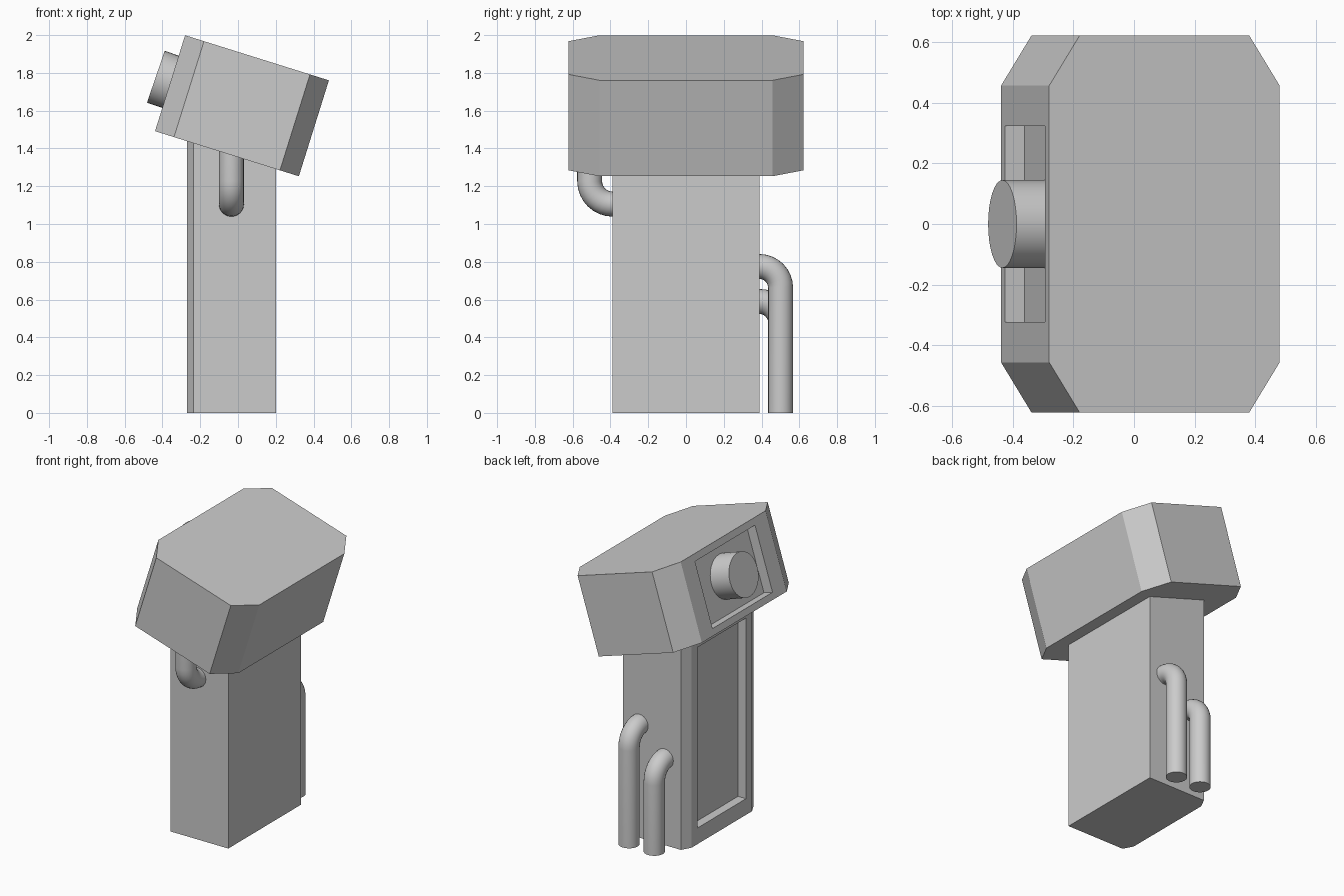
import bpy, bmesh
from math import radians, sin, cos, pi
from mathutils import Matrix

if "Cube" in bpy.data.objects:
    bpy.data.objects.remove(bpy.data.objects["Cube"])


def make_object(name, bm, matrix=Matrix()):
    bmesh.ops.recalc_face_normals(bm, faces=bm.faces)
    mesh = bpy.data.meshes.new(name)
    bm.to_mesh(mesh)
    bm.free()
    ob = bpy.data.objects.new(name, mesh)
    bpy.context.collection.objects.link(ob)
    ob.matrix_world = matrix
    return ob


def smooth(ob):
    bpy.ops.object.select_all(action='DESELECT')
    ob.select_set(True)
    bpy.context.view_layer.objects.active = ob
    bpy.ops.object.shade_smooth_by_angle(angle=radians(35))


def panel_block(name, plan, z0, z1, half_w, r0, r1, depth, matrix=Matrix()):
    """Extrude a plan outline and sink a rectangular panel into its -x face."""
    bm = bmesh.new()
    base = bm.faces.new([bm.verts.new((x, y, z0)) for x, y in plan])
    top = bmesh.ops.extrude_face_region(bm, geom=[base], use_keep_orig=True)
    for v in top['geom']:
        if isinstance(v, bmesh.types.BMVert):
            v.co.z = z1
    bmesh.ops.recalc_face_normals(bm, faces=bm.faces)
    face = min(bm.faces, key=lambda f: f.calc_center_median().x)
    bmesh.ops.inset_region(bm, faces=[face], thickness=0.03)
    mid = (z0 + z1) / 2
    for v in face.verts:
        v.co.y = half_w if v.co.y > 0 else -half_w
        v.co.z = r1 if v.co.z > mid else r0
    sunk = bmesh.ops.extrude_discrete_faces(bm, faces=[face])['faces'][0]
    for v in sunk.verts:
        v.co.x += depth
    return make_object(name, bm, matrix)


def pipe(name, x, side, z_wall, z_end, bend=0.113, radius=0.066):
    """Pipe leaving the body wall sideways and bending up or down to z_end."""
    wall = 0.388
    up = 1 if z_end > z_wall else -1
    pts = [(wall - 0.06, z_wall)]
    for i in range(9):
        a = i / 8 * pi / 2
        pts.append((wall + bend * sin(a), z_wall + up * bend * (1 - cos(a))))
    pts.append((wall + bend, z_end))
    # sweep a ring along the path
    bm = bmesh.new()
    rings, n = [], 24
    for i, (y, z) in enumerate(pts):
        a = min(max(i - 1, 0), 8) / 8 * pi / 2
        ny, nz = -sin(a), up * cos(a)
        ring = []
        for k in range(n):
            t = 2 * pi * k / n
            ring.append(bm.verts.new((x + radius * cos(t),
                                      side * (y + radius * sin(t) * ny),
                                      z + radius * sin(t) * nz)))
        rings.append(ring)
    for r, s in zip(rings, rings[1:]):
        for k in range(n):
            bm.faces.new((r[k], r[(k + 1) % n], s[(k + 1) % n], s[k]))
    bm.faces.new(rings[0])
    bm.faces.new(rings[-1])
    smooth(make_object(name, bm))


# upright body with narrow chamfers and a long sunken panel
panel_block("body", [(0.2, -0.39), (0.2, 0.39), (-0.235, 0.39), (-0.27, 0.325),
                     (-0.27, -0.325), (-0.235, -0.39)],
            0, 1.45, 0.26, 0.11, 1.34, 0.06)

# tilted octagonal head with a sunken panel
tilt = Matrix.Translation((0.021, 0, 1.626)) @ Matrix.Rotation(radians(17.4), 4, 'Y')
L, W, cx, cy, H = 0.399, 0.622, 0.105, 0.165, 0.266
panel_block("head", [(L - cx, -W), (L, cy - W), (L, W - cy), (L - cx, W),
                     (cx - L, W), (-L, W - cy), (-L, cy - W), (cx - L, -W)],
            -H, H, 0.323, -0.222, 0.22, 0.068, tilt)

# round knob in the head panel
bm = bmesh.new()
bmesh.ops.create_cone(bm, cap_ends=True, segments=32, radius1=0.145, radius2=0.145, depth=0.17)
smooth(make_object("knob", bm, tilt @ Matrix.Translation((-0.396, 0, 0.008))
                   @ Matrix.Rotation(radians(91.5), 4, 'Y')))

# pipes: one up into the head, two down to the ground
pipe("upper_pipe", -0.035, -1, 1.105, 1.45, bend=0.122)
pipe("tall_lower_pipe", 0.078, 1, 0.775, 0)
pipe("short_lower_pipe", -0.112, 1, 0.59, 0)
